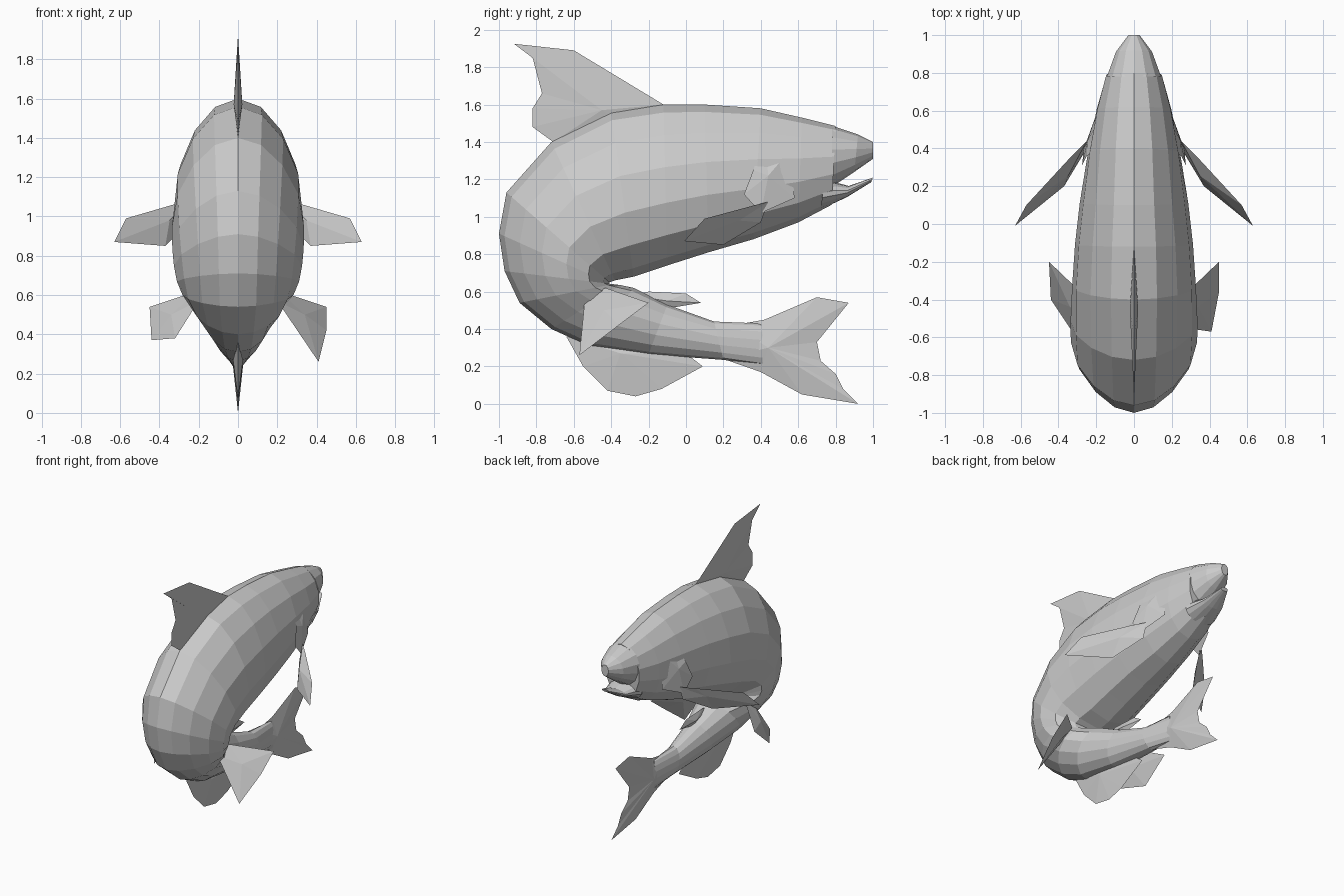
import bpy, math
from mathutils import Vector

SIDES = 14


def make(name, verts, faces):
    me = bpy.data.meshes.new(name)
    me.from_pydata(verts, [], faces)
    me.update()
    ob = bpy.data.objects.new(name, me)
    bpy.context.collection.objects.link(ob)
    return ob


def loft(name, sections):
    """Each section: outer y,z, inner y,z, half width, egg factor -> one egg-shaped ring."""
    verts, faces = [], []
    for oy, oz, iy, iz, w, egg in sections:
        o, i = Vector((0, oy, oz)), Vector((0, iy, iz))
        mid, half = (o + i) / 2, (o - i) / 2
        for k in range(SIDES):
            a = 2 * math.pi * k / SIDES
            x = w * math.sin(a) * (1 - egg * math.cos(a))
            verts.append(mid + half * math.cos(a) + Vector((x, 0, 0)))
    n = len(sections)
    for s in range(n - 1):
        for k in range(SIDES):
            a, b = s * SIDES + k, s * SIDES + (k + 1) % SIDES
            faces.append((a, b, b + SIDES, a + SIDES))
    faces.append(tuple(reversed(range(SIDES))))
    faces.append(tuple(range((n - 1) * SIDES, n * SIDES)))
    return make(name, verts, faces)


def fin(name, outline, hub, offset):
    """Sharp-edged fin: outline fanned to a raised hub on both sides."""
    n = len(outline)
    hub, offset = Vector(hub), Vector(offset)
    verts = [Vector(p) for p in outline] + [hub + offset, hub - offset]
    faces = []
    for k in range(n):
        j = (k + 1) % n
        faces += [(k, j, n), (j, k, n + 1)]
    return make(name, verts, faces)


def flat_fin(name, yz, hub, thick):
    return fin(name, [(0, y, z) for y, z in yz], (0, *hub), (thick, 0, 0))


# Curled body, from mouth corner round to the tail stem
loft("body", [
    (0.80, 1.485, 0.78, 1.065, 0.15, 0.0),
    (0.62, 1.53, 0.60, 0.97, 0.20, 0.05),
    (0.40, 1.58, 0.36, 0.88, 0.245, 0.1),
    (0.10, 1.60, 0.12, 0.81, 0.285, 0.15),
    (-0.12, 1.60, -0.10, 0.74, 0.31, 0.15),
    (-0.40, 1.56, -0.28, 0.68, 0.325, 0.15),
    (-0.72, 1.40, -0.38, 0.66, 0.33, 0.2),
    (-0.96, 1.13, -0.41, 0.65, 0.325, 0.25),
    (-1.00, 0.91, -0.41, 0.645, 0.315, 0.28),
    (-0.97, 0.71, -0.41, 0.642, 0.30, 0.28),
    (-0.89, 0.54, -0.39, 0.64, 0.275, 0.25),
    (-0.72, 0.40, -0.35, 0.635, 0.225, 0.2),
    (-0.52, 0.31, -0.28, 0.62, 0.17, 0.1),
    (-0.20, 0.265, -0.10, 0.53, 0.115, 0.0),
    (0.20, 0.235, 0.15, 0.44, 0.065, 0.0),
    (0.44, 0.20, 0.40, 0.43, 0.02, 0.0)])

# Open jaws
loft("upper_jaw", [
    (1.00, 1.40, 1.00, 1.31, 0.03, 0.0),
    (0.92, 1.44, 0.90, 1.24, 0.098, 0.0),
    (0.78, 1.487, 0.78, 1.16, 0.147, 0.0)])
loft("lower_jaw", [
    (1.00, 1.21, 0.99, 1.185, 0.03, 0.0),
    (0.87, 1.165, 0.86, 1.105, 0.09, 0.0),
    (0.74, 1.20, 0.72, 1.04, 0.135, 0.0)])

# Fins on the centre line
flat_fin("dorsal_fin", [
    (-0.12, 1.60), (-0.60, 1.89), (-0.92, 1.925), (-0.82, 1.85), (-0.77, 1.66),
    (-0.82, 1.58), (-0.82, 1.48), (-0.71, 1.40), (-0.35, 1.50)], (-0.45, 1.57), 0.022)
flat_fin("tail_fin", [
    (0.25, 0.42), (0.42, 0.45), (0.70, 0.57), (0.87, 0.54), (0.70, 0.33),
    (0.72, 0.23), (0.80, 0.16), (0.84, 0.08), (0.92, 0.0), (0.62, 0.05),
    (0.40, 0.17), (0.20, 0.24)], (0.44, 0.30), 0.032)
flat_fin("rear_fin", [
    (-0.64, 0.36), (-0.55, 0.20), (-0.42, 0.07), (-0.27, 0.04), (-0.13, 0.08),
    (0.09, 0.20), (0.0, 0.27), (-0.30, 0.33)], (-0.35, 0.27), 0.025)
flat_fin("small_inner_fin", [
    (-0.30, 0.58), (-0.20, 0.60), (0.0, 0.59), (0.08, 0.54), (-0.10, 0.51)],
    (-0.10, 0.55), 0.02)

# Paired fins; the two pelvic fins differ slightly at the tip
for side, s in (("right", 1), ("left", -1)):
    pectoral = [(0.25, 0.44, 1.08), (0.33, 0.36, 1.06), (0.57, 0.10, 0.99),
                (0.63, -0.01, 0.87), (0.37, 0.20, 0.85), (0.25, 0.40, 0.97)]
    fin(side + "_pectoral_fin", [(s * x, y, z) for x, y, z in pectoral],
        (s * 0.36, 0.27, 0.98), (s * 0.012, 0.014, 0))
    tips = [(0.45, -0.36, 0.42), (0.41, -0.57, 0.26)] if s > 0 else \
           [(0.44, -0.40, 0.37), (0.32, -0.58, 0.38)]
    pelvic = [(0.21, -0.43, 0.62), (0.45, -0.20, 0.54)] + tips + [(0.20, -0.54, 0.57)]
    fin(side + "_pelvic_fin", [(s * x, y, z) for x, y, z in pelvic],
        (s * 0.33, -0.43, 0.49), (s * 0.01, -0.008, 0.01))
    # Gill cover lifting off behind the cheek
    fin(side + "_gill_cover", [(s * x, y, z) for x, y, z in
        [(0.16, 0.42, 1.42), (0.25, 0.36, 1.25), (0.275, 0.31, 1.12), (0.265, 0.40, 1.02),
         (0.20, 0.58, 1.10), (0.18, 0.56, 1.36)]],
        (s * 0.235, 0.44, 1.22), (s * 0.012, 0, 0))
